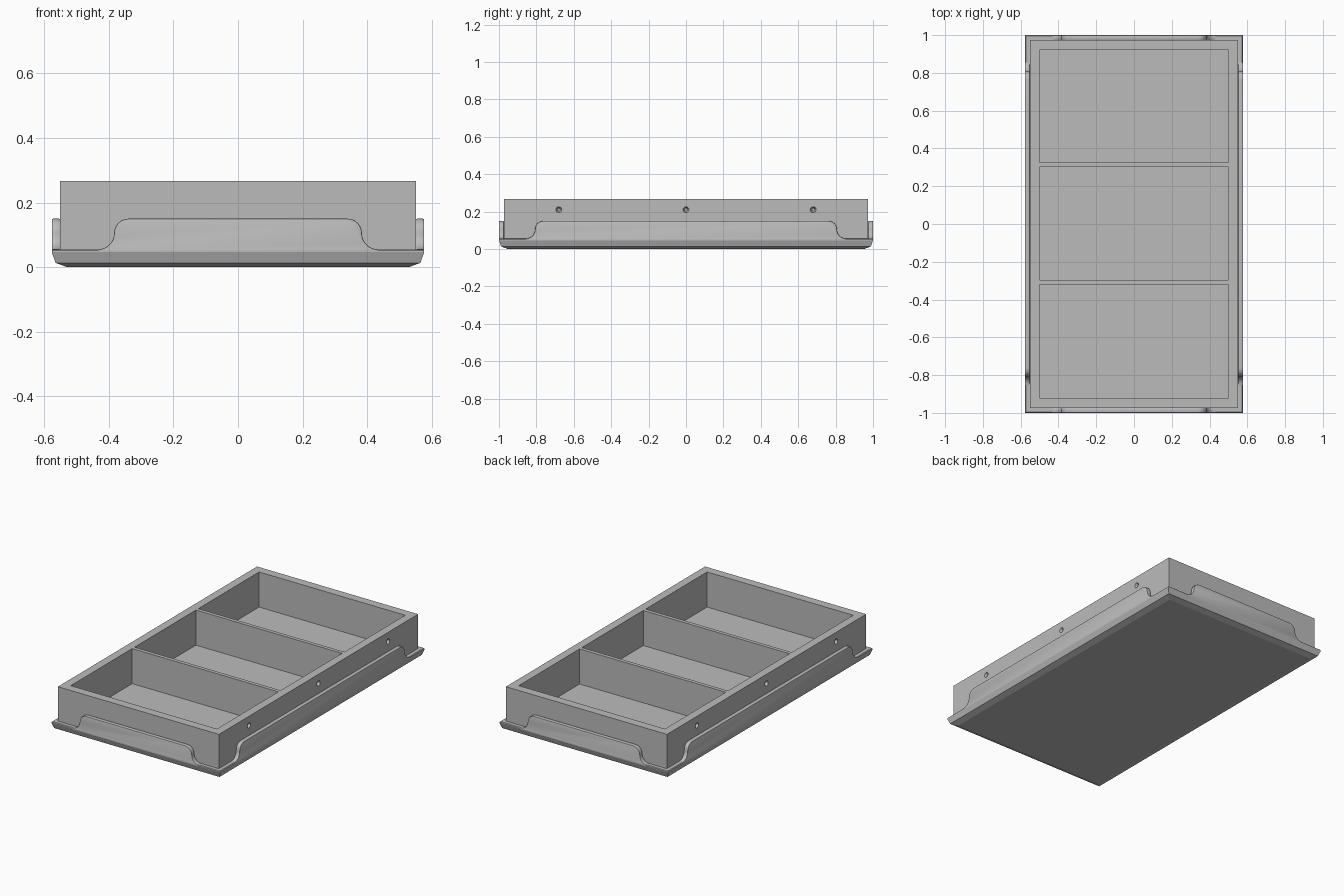
import bpy, bmesh, math
from mathutils import Matrix, Vector

cube = bpy.data.objects.get("Cube")
if cube:
    bpy.data.objects.remove(cube, do_unlink=True)

grey = bpy.data.materials.new("plain grey")
grey.use_nodes = True
grey.diffuse_color = (0.5, 0.5, 0.5, 1)
grey.node_tree.nodes["Principled BSDF"].inputs["Base Color"].default_value = (0.5, 0.5, 0.5, 1)

HX, HY = 0.577, 1.0      # tray half sizes
WALL = 0.026             # tray wall thickness
RIM, FLAP = 0.055, 0.15  # low rim and raised flap heights
TOP = 0.267              # box top


def make_object(name, bm):
    bmesh.ops.recalc_face_normals(bm, faces=bm.faces)
    mesh = bpy.data.meshes.new(name)
    bm.to_mesh(mesh)
    bm.free()
    mesh.materials.append(grey)
    obj = bpy.data.objects.new(name, mesh)
    bpy.context.collection.objects.link(obj)
    return obj


def activate(obj):
    bpy.ops.object.select_all(action='DESELECT')
    obj.select_set(True)
    bpy.context.view_layer.objects.active = obj


def add_block(bm, low, high):
    low, high = Vector(low), Vector(high)
    matrix = Matrix.Translation((low + high) / 2) @ Matrix.Diagonal((*(high - low), 1))
    bmesh.ops.create_cube(bm, size=1, matrix=matrix)


# Tray base: stacked rectangles, given as inset from the outside and height
bm = bmesh.new()
rings = []
for inset, z in [(0.047, 0), (0.012, 0.013), (0, 0.046), (0, 0.051),
                 (0.004, RIM), (WALL, RIM), (WALL, 0.025)]:
    x, y = HX - inset, HY - inset
    rings.append([bm.verts.new((sx * x, sy * y, z))
                  for sx, sy in [(-1, -1), (1, -1), (1, 1), (-1, 1)]])
for a, b in zip(rings, rings[1:]):
    for i in range(4):
        j = (i + 1) % 4
        bm.faces.new((a[i], a[j], b[j], b[i]))
bm.faces.new(rings[0])
bm.faces.new(rings[-1])
make_object("tray_base", bm)


# Raised flaps with S-curved ends
def make_flap(name, half, reach, angle):
    mid = half - 0.193
    bend = 0.105
    up, down = FLAP - bend, bend - RIM
    steps = 8
    end = []
    for i in range(steps + 1):
        t = math.pi / 2 * i / steps
        end.append((mid - up + up * math.sin(t), bend + up * math.cos(t)))
    for i in range(1, steps + 1):
        t = math.pi / 2 * i / steps
        end.append((mid + down - down * math.cos(t), bend - down * math.sin(t)))
    end.append((mid + down, 0.046))
    outline = end + [(-u, z) for u, z in reversed(end)]
    bm = bmesh.new()
    face = bm.faces.new([bm.verts.new((u, -reach, z)) for u, z in outline])
    out = bmesh.ops.extrude_face_region(bm, geom=[face])
    bmesh.ops.translate(bm, vec=(0, WALL, 0),
                        verts=[v for v in out["geom"] if isinstance(v, bmesh.types.BMVert)])
    bmesh.ops.rotate(bm, verts=bm.verts, matrix=Matrix.Rotation(angle, 3, 'Z'))
    flap = make_object(name, bm)
    bevel = flap.modifiers.new("soft_edge", 'BEVEL')
    bevel.width = 0.004
    bevel.segments = 2
    bevel.limit_method = 'ANGLE'
    bevel.angle_limit = math.radians(50)
    activate(flap)
    bpy.ops.object.modifier_apply(modifier=bevel.name)
    bpy.ops.object.shade_smooth_by_angle(angle=math.radians(35))


for k, side in enumerate(["front", "left", "back", "right"]):
    half, reach = (HX, HY) if k % 2 == 0 else (HY, HX)
    make_flap(side + "_flap", half, reach, k * math.pi / 2)

# Box with three compartments and countersunk side holes
BX, BY = 0.551, 0.973
bm = bmesh.new()
add_block(bm, (-BX, -BY, 0.025), (BX, BY, TOP))
box = make_object("compartment_box", bm)

bm = bmesh.new()
for y0, y1 in [(-0.92, -0.32), (-0.297, 0.303), (0.326, 0.92)]:
    add_block(bm, (-0.5, y0, 0.05), (0.5, y1, TOP + 0.1))
depth = 0.024
for side in (-1, 1):
    for y in (-0.68, 0, 0.68):
        matrix = Matrix.Translation((side * BX, y, 0.21)) @ Matrix.Rotation(side * math.pi / 2, 4, 'Y')
        bmesh.ops.create_cone(bm, cap_ends=True, segments=24, radius1=0.008,
                              radius2=0.024, depth=depth * 2, matrix=matrix)
cutter = make_object("box_cutter", bm)
cutter.hide_render = True

cut = box.modifiers.new("hollows", 'BOOLEAN')
cut.operation = 'DIFFERENCE'
cut.solver = 'EXACT'
cut.object = cutter
activate(box)
bpy.ops.object.modifier_apply(modifier=cut.name)
bpy.data.objects.remove(cutter, do_unlink=True)
bpy.ops.object.shade_smooth_by_angle(angle=math.radians(30))
